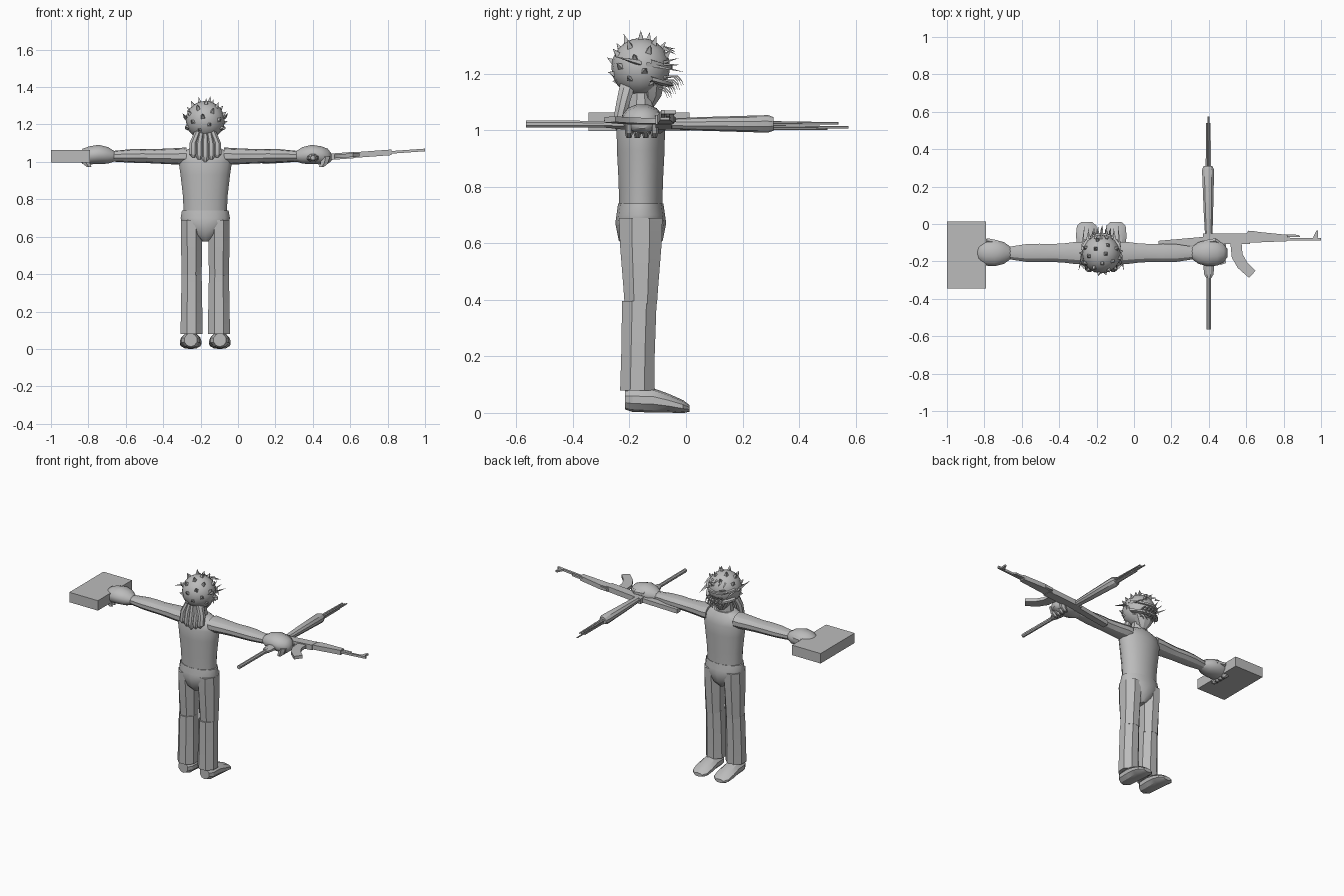
import bpy, bmesh, math
from mathutils import Vector

if "Cube" in bpy.data.objects:
    bpy.data.objects.remove(bpy.data.objects["Cube"])

grey = bpy.data.materials.new("plain grey")
grey.use_nodes = True
COLOUR = (0.5, 0.5, 0.5, 1)
grey.diffuse_color = COLOUR
grey.node_tree.nodes["Principled BSDF"].inputs["Base Color"].default_value = COLOUR

CX, CY = -0.175, -0.16
SIDES = (("left", 1), ("right", -1))


def finish(name, bm, angle=30):
    bmesh.ops.recalc_face_normals(bm, faces=bm.faces)
    mesh = bpy.data.meshes.new(name)
    bm.to_mesh(mesh)
    bm.free()
    mesh.materials.append(grey)
    ob = bpy.data.objects.new(name, mesh)
    bpy.context.collection.objects.link(ob)
    bpy.ops.object.select_all(action="DESELECT")
    ob.select_set(True)
    bpy.context.view_layer.objects.active = ob
    bpy.ops.object.shade_smooth_by_angle(angle=math.radians(angle))
    return ob


def loft(name, axis, rings, sides=10, angle=30, bm=None):
    """Skin oval rings (x, y, z, radius, radius) set square to an axis."""
    own = bm is None
    bm = bm or bmesh.new()
    u, v = [i for i in range(3) if i != "xyz".index(axis)]
    loops = []
    for x, y, z, ru, rv in rings:
        loop = []
        for i in range(sides):
            a = math.tau * (i + 0.5) / sides
            p = Vector((x, y, z))
            p[u] += ru * math.cos(a)
            p[v] += rv * math.sin(a)
            loop.append(bm.verts.new(p))
        loops.append(loop)
    for a, b in zip(loops, loops[1:]):
        for i in range(sides):
            j = (i + 1) % sides
            bm.faces.new((a[i], a[j], b[j], b[i]))
    bm.faces.new(loops[0])
    bm.faces.new(loops[-1])
    if own:
        return finish(name, bm, angle)


def spike(bm, base, tip, radius, sides=4):
    d = tip - base
    side = d.orthogonal().normalized()
    up = d.cross(side).normalized()
    ring = [bm.verts.new(base + radius * (side * math.cos(math.tau * i / sides)
            + up * math.sin(math.tau * i / sides))) for i in range(sides)]
    top = bm.verts.new(tip)
    for i in range(sides):
        bm.faces.new((ring[i], ring[(i + 1) % sides], top))
    bm.faces.new(ring)


def plate(name, outline, thick):
    """Extrude an x/y outline, tilted so that it climbs towards +x."""
    bm = bmesh.new()
    rows = [[bm.verts.new((x, y, 0.992 + 0.072 * x + h)) for x, y in outline]
            for h in (-thick / 2, thick / 2)]
    for row in rows:
        bm.faces.new(row)
    n = len(outline)
    for i in range(n):
        j = (i + 1) % n
        bm.faces.new((rows[0][i], rows[0][j], rows[1][j], rows[1][i]))
    return finish(name, bm)


# Torso, hips and neck
loft("torso", "z", [(CX, CY, 0.735, .118, .078), (CX, CY, 0.82, .122, .08),
     (CX, CY, 0.93, .135, .086), (CX, CY, 1.0, .145, .087),
     (CX, CY, 1.045, .14, .075), (CX, CY, 1.075, .08, .055)], 16, 40)
loft("hips", "z", [(CX, CY, 0.575, .02, .045), (CX, CY, 0.61, .075, .078),
     (CX, CY, 0.67, .13, .09), (CX, CY, 0.70, .135, .086),
     (CX, CY, 0.74, .128, .08)], 14, 40)
loft("neck", "z", [(CX, CY, 1.05, .06, .05), (CX, CY, 1.16, .045, .042)], 10)

# Limbs, built for each side
for label, s in SIDES:
    leg = CX + s * 0.073
    loft(label + "_thigh", "z", [(leg, CY, 0.385, .057, .062), (leg, CY, 0.45, .059, .067),
         (leg, CY, 0.6, .062, .08), (leg, CY, 0.69, .062, .083)], 8)
    loft(label + "_shin", "z", [(leg, CY - .012, 0.08, .064, .066),
         (leg, CY - .01, 0.2, .062, .064), (leg, CY - .005, 0.395, .058, .066)], 8)
    foot = CX + s * 0.078
    loft(label + "_foot", "y", [(foot, -.215, .048, .035, .036), (foot, -.19, .046, .052, .042),
         (foot, -.12, .045, .055, .044), (foot, -.06, .034, .06, .033),
         (foot, -.01, .022, .055, .023), (foot, .012, .016, .03, .012)], 10)
    arm = [(.10, 1.03, .062, .048), (.14, 1.03, .062, .044), (.2, 1.03, .054, .042),
           (.27, 1.03, .05, .038), (.33, 1.032, .052, .038), (.4, 1.032, .05, .036),
           (.5, 1.03, .034, .028)]
    loft(label + "_arm", "x", [(CX + s * d, CY + .005, z, a, b) for d, z, a, b in arm], 10)
    fist = [(.485, 1.03, .034, .028), (.52, 1.035, .06, .046), (.57, 1.04, .073, .053),
            (.62, 1.035, .07, .05), (.655, 1.03, .05, .042), (.675, 1.025, .022, .02)]
    loft(label + "_fist", "x", [(CX + s * d, CY + .005, z, a, b) for d, z, a, b in fist], 12, 45)
    fingers = bmesh.new()
    for i in range(4):
        y = CY - .042 + i * .03
        loft("", "z", [(CX + s * .62, y, .972, .014, .009), (CX + s * .635, y, .99, .023, .014),
             (CX + s * .645, y, 1.03, .026, .014)], 6, bm=fingers)
    loft("", "x", [(CX + s * .55, CY + .06, 1.05, .014, .014),
         (CX + s * .61, CY + .07, 1.05, .016, .016),
         (CX + s * .65, CY + .045, 1.045, .01, .01)], 6, bm=fingers)
    finish(label + "_fingers", fingers)

# Round head with scattered short spikes
HEAD = Vector((CX, CY, 1.222))
bm = bmesh.new()
bmesh.ops.create_uvsphere(bm, u_segments=16, v_segments=10, radius=0.104)
bmesh.ops.translate(bm, verts=bm.verts, vec=HEAD)
finish("head", bm, 40)
bm = bmesh.new()
COUNT = 38
for i in range(COUNT):
    z = 1 - (2 * i + 1) / COUNT
    r, a = math.sqrt(1 - z * z), i * 2.39996
    n = Vector((r * math.cos(a), r * math.sin(a), z))
    if z > -0.6 and not (n.y > 0.4 and z < 0.35):
        spike(bm, HEAD + n * 0.098, HEAD + n * 0.122 + Vector((0, 0, .012)), 0.015)
finish("head_spikes", bm, 10)

# Face: brow band, side blades, strands and beard
bm = bmesh.new()
for level, reach in ((0.03, .112), (-0.03, .114)):
    prev = None
    for i in range(13):
        a = math.radians(20 + 140 * i / 12)
        d = Vector((math.cos(a), math.sin(a), 0))
        ring = [bm.verts.new(HEAD + d * q + Vector((0, 0, level - .03 * math.sin(a) + h)))
                for q, h in ((.092, -.01), (reach, -.006), (reach, .006), (.092, .01))]
        if prev:
            for k in range(4):
                m = (k + 1) % 4
                bm.faces.new((prev[k], prev[m], ring[m], ring[k]))
        prev = ring
finish("brow_bands", bm)
bm = bmesh.new()
for s in (-1, 1):
    spike(bm, Vector((CX + s * .1, CY, 1.235)), Vector((CX + s * .122, -.25, 1.26)), .012, 3)
    for k in range(3):
        spike(bm, Vector((CX + s * (.1 - .02 * k), CY + .02 + .02 * k, 1.235)),
              Vector((CX + s * (.09 - .025 * k), -.005 - .01 * k, 1.205 + .025 * k)), .009, 3)
        spike(bm, HEAD + Vector((s * .03 * k, .08, .07)),
              HEAD + Vector((s * .035 * k, .125, .065 - .01 * k)), .008, 3)
finish("face_strands", bm, 10)
bm = bmesh.new()
for row in range(4):
    for k in range(-2, 3):
        x, y = CX + k * .022 + .005 * (row % 2), -.09 + .014 * row - .008 * abs(k)
        z = 1.145 + .014 * row
        path = [(x, y - .02, z, .005, .005), (x, y + .018, z + .004, .005, .004),
                (x, y + .033, z - .012, .004, .004), (x, y + .04, z - .03, .002, .002)]
        loft("", "y", path, 4, bm=bm)
finish("beard", bm)
loft("chin", "z", [(CX, CY + .03, 1.085, .02, .02), (CX, CY + .04, 1.12, .05, .035),
     (CX, CY + .04, 1.16, .07, .045)], 8)

# Hair hanging over the back of the neck
bm = bmesh.new()
for k in range(-2, 3):
    x, low = CX + k * .032, 1.0 + .012 * abs(k)
    loft("", "z", [(x * .6 + CX * .4, -.205, 1.165, .02, .03), (x, -.222, 1.1, .022, .026),
         (x, -.236, 1.04, .024, .022), (x, -.242, low + .012, .018, .014),
         (x, -.242, low, .008, .006)], 8, bm=bm)
finish("back_hair", bm)

# Flat box in the right hand
bm = bmesh.new()
bmesh.ops.create_cube(bm, size=1)
bmesh.ops.scale(bm, verts=bm.verts, vec=(.21, .358, .066))
bmesh.ops.translate(bm, verts=bm.verts, vec=(-.895, -.166, 1.03))
finish("box", bm)

# Long shaft with a thick sleeve in the left hand
X, Z = 0.4, 1.022
loft("shaft", "y", [(X, -.565, Z, .012, .013), (X, .31, Z - .004, .012, .013)], 8)
loft("shaft_collar", "y", [(X, -.29, Z, .014, .014), (X, -.27, Z, .027, .016),
     (X, -.2, Z, .034, .024)], 8)
loft("shaft_sleeve", "y", [(X, -.08, Z, .02, .018), (X - .002, .05, Z, .026, .024),
     (X - .004, .29, Z, .034, .031), (X - .004, .31, Z, .024, .024)], 10)
bm = bmesh.new()
for dx, dz, end in ((-.008, .004, .54), (.007, .004, .54), (0, -.01, .575), (-.002, -.016, .5)):
    loft("", "y", [(X + dx - .002, .3, Z + dz, .008, .006),
         (X + dx - .002, end, Z + dz - .002, .005, .004)], 6, bm=bm)
finish("shaft_prongs", bm)

# Rifle lying on its side in the left hand
plate("rifle_stock", [(.13, -.09), (.38, -.068), (.38, -.108), (.28, -.118), (.13, -.13)], .028)
plate("rifle_receiver", [(.37, -.05), (.62, -.052), (.62, -.108), (.37, -.108)], .034)
plate("rifle_grip", [(.43, -.1), (.47, -.1), (.45, -.19), (.41, -.18)], .024)
plate("rifle_magazine", [(.515, -.1), (.575, -.1), (.58, -.16), (.605, -.205), (.65, -.25),
      (.615, -.288), (.555, -.235), (.523, -.18)], .02)
plate("rifle_handguard", [(.6, -.048), (.66, -.042), (.82, -.058), (.82, -.092), (.62, -.1)], .03)
plate("rifle_barrel", [(.8, -.073), (1, -.076), (1, -.089), (.8, -.088)], .014)
plate("rifle_gas_tube", [(.8, -.055), (.88, -.058), (.89, -.07), (.8, -.07)], .012)
plate("rifle_front_sight", [(.955, -.078), (.975, -.036), (.985, -.036), (.982, -.078)], .012)
plate("rifle_rear_sight", [(.6, -.055), (.61, -.036), (.66, -.04), (.67, -.055)], .016)
